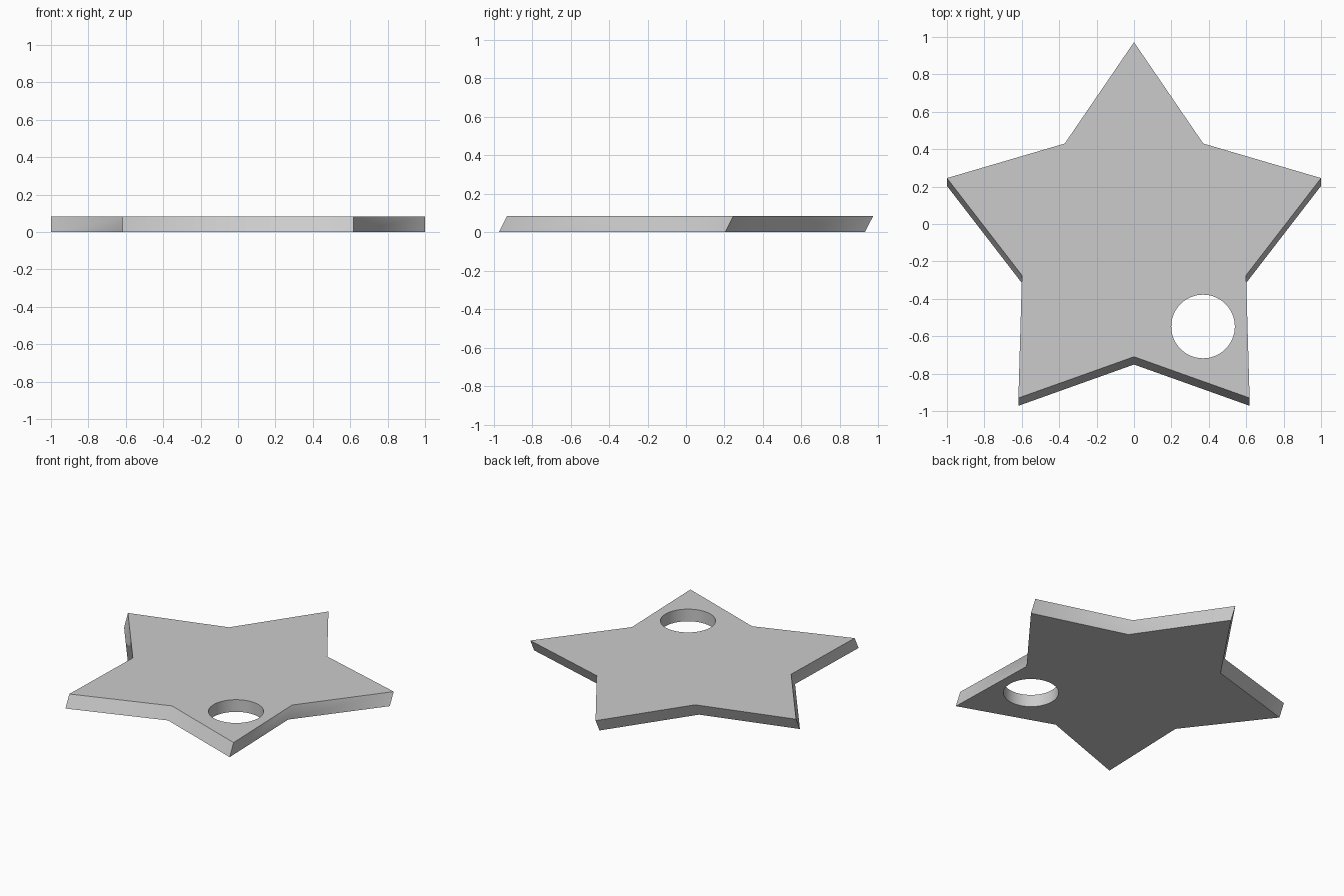
import bpy, bmesh
from math import sin, cos, pi, radians

if "Cube" in bpy.data.objects:
    bpy.data.objects.remove(bpy.data.objects["Cube"])

HEIGHT = 0.083
OUTER, INNER = 1.0515, 0.63
Y_TOP, Y_BOTTOM = -0.0795, -0.1213   # slanted extrusion: star centre at each level


def star_ring(bm, cy, z):
    ring = []
    for i in range(10):
        r = INNER if i % 2 else OUTER
        a = pi / 2 + i * pi / 5
        ring.append(bm.verts.new((r * cos(a), cy + r * sin(a), z)))
    return ring


# Slanted star plate
bm = bmesh.new()
low = star_ring(bm, Y_BOTTOM, 0)
high = star_ring(bm, Y_TOP, HEIGHT)
bm.faces.new(low[::-1])
bm.faces.new(high)
for i in range(10):
    j = (i + 1) % 10
    bm.faces.new((low[i], low[j], high[j], high[i]))
bmesh.ops.recalc_face_normals(bm, faces=bm.faces)
mesh = bpy.data.meshes.new("star_plate")
bm.to_mesh(mesh)
bm.free()
star = bpy.data.objects.new("star_plate", mesh)
bpy.context.collection.objects.link(star)

# Straight round hole through one arm
bpy.ops.mesh.primitive_cylinder_add(vertices=64, radius=0.17, depth=0.5,
                                    location=(0.369, -0.548, HEIGHT / 2))
cutter = bpy.context.object
cutter.name = "hole_cutter"
cutter.hide_render = True
cut = star.modifiers.new("hole", 'BOOLEAN')
cut.operation = 'DIFFERENCE'
cut.solver = 'EXACT'
cut.object = cutter

bpy.ops.object.select_all(action='DESELECT')
star.select_set(True)
bpy.context.view_layer.objects.active = star
bpy.ops.object.modifier_apply(modifier=cut.name)
bpy.data.objects.remove(cutter)

# Soft inner corners and hole wall, sharp tips and rims
bpy.ops.object.shade_smooth_by_angle(angle=radians(45))
